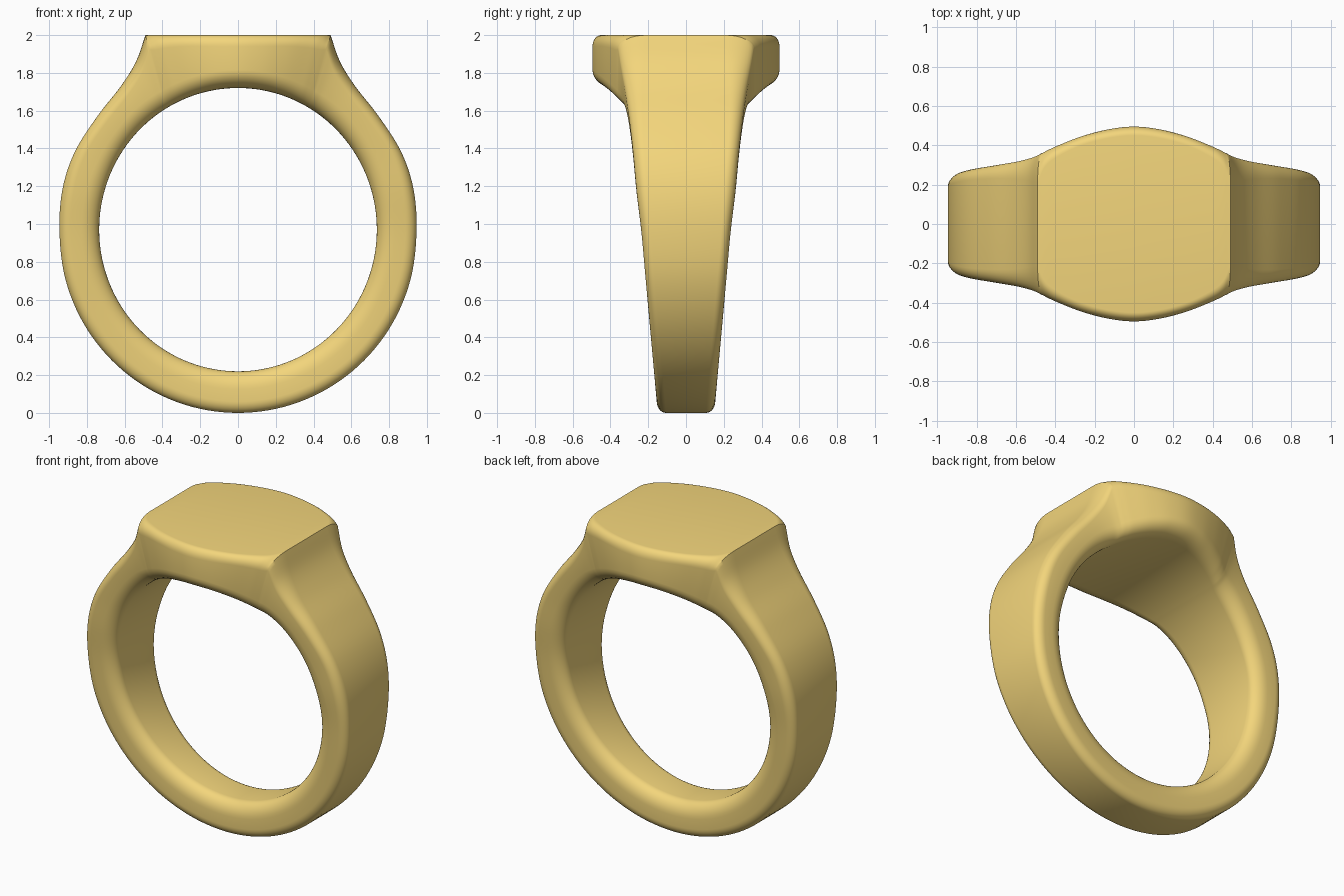
import bpy, bmesh
from math import sin, cos, radians, pi

if "Cube" in bpy.data.objects:
    bpy.data.objects.remove(bpy.data.objects["Cube"])

# Stations up one side: inner angle from the bottom, outer x, outer z, half width,
# outer rounding across, outer rounding in depth, inner rounding across
band = [(a, 0.945 * sin(radians(a)), 0.95 * (1 - cos(radians(a))),
         0.155 + 0.081 * (1 - cos(radians(a))), 0.05, 0.06, 0.07) for a in range(0, 91, 15)]
band += [(105, 0.93, 1.18, 0.262, 0.06, 0.06, 0.07),
         (120, 0.865, 1.38, 0.28, 0.06, 0.06, 0.075),
         (133, 0.745, 1.57, 0.30, 0.07, 0.06, 0.08),
         (141, 0.62, 1.73, 0.32, 0.09, 0.06, 0.085),
         (146, 0.54, 1.86, 0.34, 0.12, 0.07, 0.09),
         (149, 0.49, 2.0, 0.36, 0.15, 0.08, 0.09)]
table = [band[-1],
         (151.5, 0.455, 2.0, 0.377, 0.09, 0.08, 0.095),
         (155, 0.40, 2.0, 0.40, 0.065, 0.07, 0.10),
         (163, 0.28, 2.0, 0.445, 0.05, 0.06, 0.11),
         (171, 0.14, 2.0, 0.48, 0.045, 0.06, 0.12),
         (180, 0.0, 2.0, 0.495, 0.045, 0.06, 0.12)]


def extend(a, b):
    return tuple(2 * p - q for p, q in zip(a, b))


def spline(pts, before, after, steps=6):
    p = [before] + pts + [after]
    out = []
    for i in range(1, len(p) - 2):
        for k in range(steps):
            t = k / steps
            out.append(tuple(0.5 * (2 * b + (c - a) * t + (2 * a - 5 * b + 4 * c - d) * t * t
                                    + (3 * b - a - 3 * c + d) * t ** 3)
                             for a, b, c, d in zip(*p[i - 1:i + 3])))
    return out + [pts[-1]]


def mirrored(s, turn):
    return (turn - s[0], -s[1]) + s[2:]


def section(s):
    """Rounded rectangle running from the finger hole to the outside."""
    a, ox, oz, w, ry, rd, iy = s
    ix, iz = 0.735 * sin(radians(a)), 0.97 - 0.75 * cos(radians(a))
    length = ((ox - ix) ** 2 + (oz - iz) ** 2) ** 0.5
    half = []
    for k in range(9):
        t = k / 8 * pi / 2
        half.append((w - iy + iy * sin(t), 0.095 * (1 - cos(t))))
    for k in range(9):
        t = k / 8 * pi / 2
        half.append((w - ry + ry * cos(t), length - rd * (1 - sin(t))))
    loop = half + [(-y, d) for y, d in reversed(half)]
    return [(ix + (ox - ix) * d / length, y, iz + (oz - iz) * d / length) for y, d in loop]


# Full circle of sections
side = spline(band, mirrored(band[1], 0), extend(band[-1], band[-2]))
side += spline(table, extend(table[0], table[1]), mirrored(table[-2], 360))[1:]
stations = side + [mirrored(s, 360) for s in reversed(side[1:-1])]

bm = bmesh.new()
rings = [[bm.verts.new(p) for p in section(s)] for s in stations]
for i, r in enumerate(rings):
    q = rings[(i + 1) % len(rings)]
    for j in range(len(r)):
        k = (j + 1) % len(r)
        bm.faces.new((r[j], r[k], q[k], q[j]))
bmesh.ops.recalc_face_normals(bm, faces=bm.faces)
mesh = bpy.data.meshes.new("signet_ring")
bm.to_mesh(mesh)
bm.free()
ring = bpy.data.objects.new("signet_ring", mesh)
bpy.context.collection.objects.link(ring)

# Gold finish and smooth shading
gold = bpy.data.materials.new("gold")
gold.diffuse_color = (0.9, 0.67, 0.2, 1)
gold.use_nodes = True
gold.node_tree.nodes["Principled BSDF"].inputs["Base Color"].default_value = gold.diffuse_color
mesh.materials.append(gold)
bpy.context.view_layer.objects.active = ring
ring.select_set(True)
bpy.ops.object.shade_smooth_by_angle(angle=radians(35))
